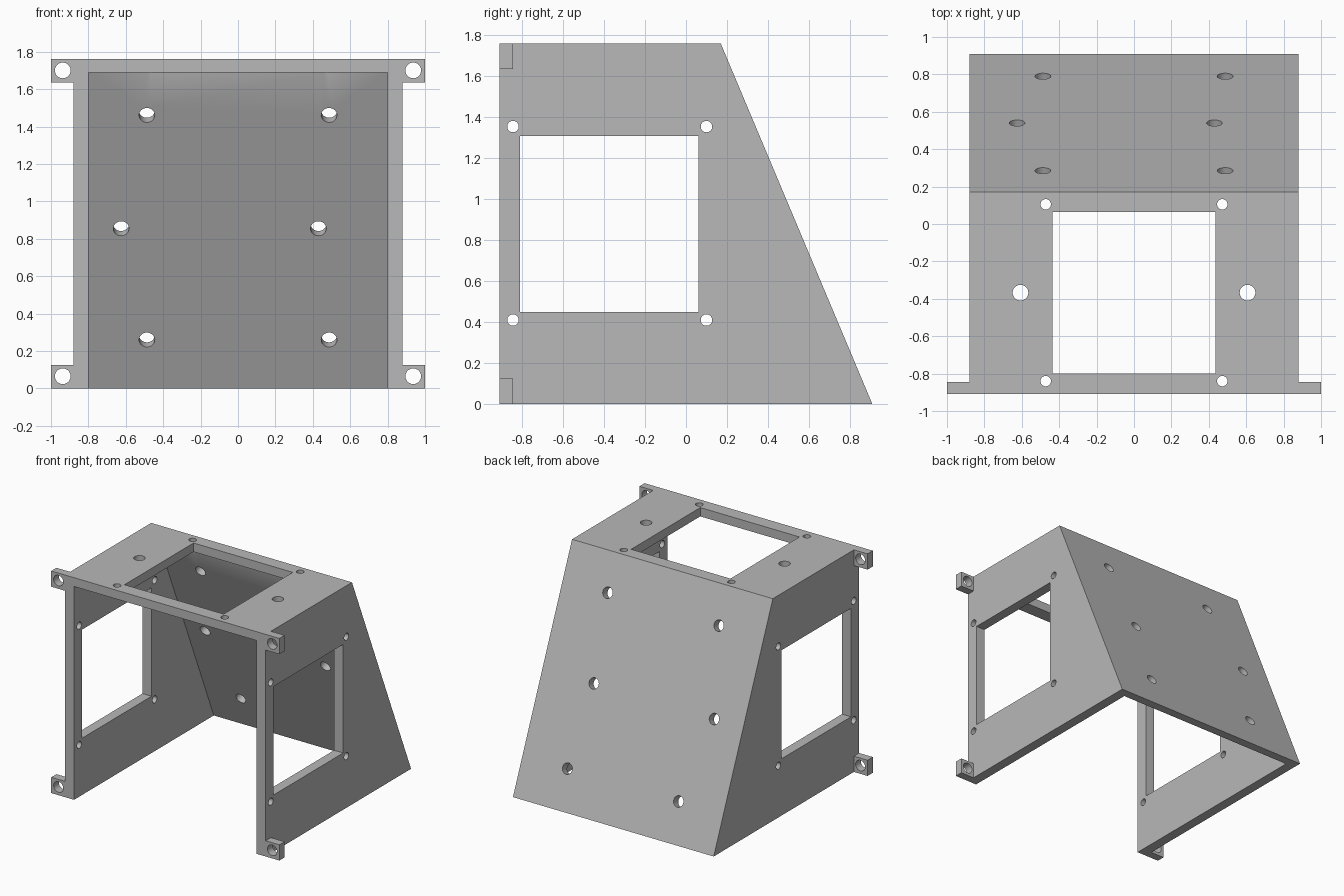
import bpy
import bmesh
from math import pi
from mathutils import Matrix, Vector

if "Cube" in bpy.data.objects:
    bpy.data.objects.remove(bpy.data.objects["Cube"])

# Main dimensions
FRONT, BACK, RIDGE = -0.91, 0.91, 0.17
HEIGHT, HALF, INNER, ROOF = 1.76, 0.88, 0.80, 1.69
PANEL = 0.065
slope = Vector((0, RIDGE - BACK, HEIGHT))
normal = Vector((0, HEIGHT, BACK - RIDGE)).normalized()

grey = bpy.data.materials.new("plain grey")
grey.use_nodes = True
colour = (0.48, 0.48, 0.48, 1)
grey.diffuse_color = colour
grey.node_tree.nodes["Principled BSDF"].inputs["Base Color"].default_value = colour


def slope_y(z, inset=0.0):
    """Depth of the sloped panel at a height, moved inward by inset."""
    return BACK - (BACK - RIDGE) * z / HEIGHT - inset / normal.y


def prism(bm, profile, half_width):
    """Extrude a side profile of (y, z) points across x."""
    face = bm.faces.new([bm.verts.new((-half_width, y, z)) for y, z in profile])
    moved = bmesh.ops.extrude_face_region(bm, geom=[face])["geom"]
    verts = [v for v in moved if isinstance(v, bmesh.types.BMVert)]
    bmesh.ops.translate(bm, verts=verts, vec=(2 * half_width, 0, 0))


def box(bm, low, high):
    low, high = Vector(low), Vector(high)
    matrix = Matrix.Translation((low + high) / 2) @ Matrix.Diagonal((high - low).to_4d())
    bmesh.ops.create_cube(bm, size=1, matrix=matrix)


def drill(bm, centre, axis, radius, length):
    turn = Vector(axis).to_track_quat("Z", "Y").to_matrix().to_4x4()
    bmesh.ops.create_cone(bm, cap_ends=True, segments=32, radius1=radius, radius2=radius,
                          depth=length, matrix=Matrix.Translation(centre) @ turn)


def make_object(name, bm):
    bmesh.ops.recalc_face_normals(bm, faces=bm.faces)
    mesh = bpy.data.meshes.new(name)
    bm.to_mesh(mesh)
    bm.free()
    mesh.materials.append(grey)
    obj = bpy.data.objects.new(name, mesh)
    bpy.context.collection.objects.link(obj)
    return obj


# Solid wedge body
bm = bmesh.new()
prism(bm, [(FRONT, 0), (BACK, 0), (RIDGE, HEIGHT), (FRONT, HEIGHT)], HALF)
housing = make_object("housing", bm)

# Four mounting ears on the front corners
bm = bmesh.new()
for side in (-1, 1):
    for low, high in ((0, 0.125), (1.635, HEIGHT)):
        xs = sorted((side * 0.84, side))
        box(bm, (xs[0], FRONT, low), (xs[1], -0.845, high))
ears = make_object("mounting_ears", bm)

# Cavity, open at the front and the bottom
bm = bmesh.new()
prism(bm, [(-1.1, -0.1), (slope_y(-0.1, PANEL), -0.1),
           (slope_y(ROOF, PANEL), ROOF), (-1.1, ROOF)], INNER)
cavity = make_object("cavity_cutter", bm)

# Windows and screw holes
bm = bmesh.new()
box(bm, (-1.2, -0.81, 0.45), (1.2, 0.06, 1.31))
box(bm, (-0.435, -0.80, 1.6), (0.435, 0.065, 1.9))
for y in (-0.845, 0.10):
    for z in (0.41, 1.355):
        drill(bm, (0, y, z), (1, 0, 0), 0.028, 2.4)
for side in (-1, 1):
    for y in (-0.84, 0.105):
        drill(bm, (side * 0.472, y, HEIGHT), (0, 0, 1), 0.028, 0.3)
    drill(bm, (side * 0.607, -0.367, HEIGHT), (0, 0, 1), 0.042, 0.3)
    for z in (0.065, 1.70):
        drill(bm, (side * 0.937, FRONT, z), (0, 1, 0), 0.042, 0.4)
for x, z in ((-0.487, 0.285), (0.487, 0.285), (-0.625, 0.88),
             (0.43, 0.88), (-0.487, 1.486), (0.487, 1.486)):
    drill(bm, (x, slope_y(z), z), normal, 0.042, 0.2)
holes = make_object("hole_cutter", bm)

# Combine, then drop the helpers
for tool, operation in ((ears, "UNION"), (cavity, "DIFFERENCE"), (holes, "DIFFERENCE")):
    mod = housing.modifiers.new(tool.name, "BOOLEAN")
    mod.operation, mod.solver, mod.object = operation, "EXACT", tool
    tool.hide_render = True
depsgraph = bpy.context.evaluated_depsgraph_get()
depsgraph.update()
result = bpy.data.meshes.new_from_object(housing.evaluated_get(depsgraph))
housing.modifiers.clear()
housing.data = result
for tool in (ears, cavity, holes):
    bpy.data.objects.remove(tool)

# Round the bores while keeping the sheet edges crisp
bpy.ops.object.select_all(action="DESELECT")
housing.select_set(True)
bpy.context.view_layer.objects.active = housing
bpy.ops.object.shade_smooth_by_angle(angle=pi / 6)
